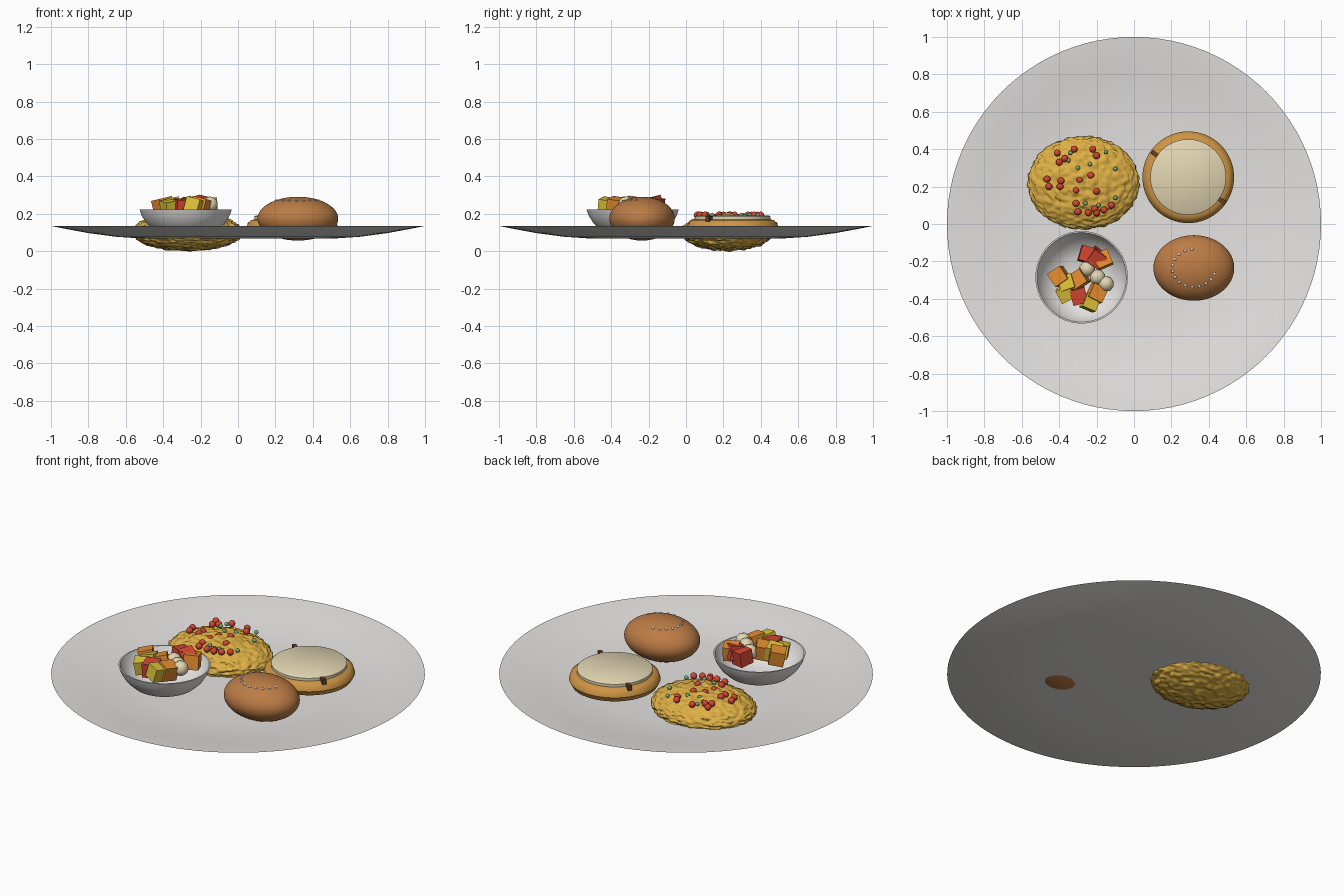
import bpy, bmesh, math, random
from mathutils import Vector, Matrix, Euler, noise

if "Cube" in bpy.data.objects:
    bpy.data.objects.remove(bpy.data.objects["Cube"], do_unlink=True)
random.seed(4)


def material(name, r, g, b):
    m = bpy.data.materials.new(name)
    m.use_nodes = True
    m.diffuse_color = (r, g, b, 1)
    bsdf = next(n for n in m.node_tree.nodes if n.type == "BSDF_PRINCIPLED")
    bsdf.inputs["Base Color"].default_value = (r, g, b, 1)
    return m


white = material("white china", 0.78, 0.77, 0.75)
egg = material("egg yellow", 0.74, 0.44, 0.06)
crust = material("golden crust", 0.62, 0.3, 0.06)
brown = material("bun brown", 0.5, 0.2, 0.06)
cream = material("cream", 0.76, 0.67, 0.45)
red = material("tomato red", 0.66, 0.06, 0.03)
orange = material("orange", 0.8, 0.27, 0.03)
yellow = material("fruit yellow", 0.72, 0.55, 0.04)
green = material("herb green", 0.18, 0.42, 0.2)
dark = material("dark brown", 0.12, 0.05, 0.02)


def finish(name, bm, mat, smooth=True):
    bmesh.ops.recalc_face_normals(bm, faces=bm.faces)
    mesh = bpy.data.meshes.new(name)
    bm.to_mesh(mesh)
    bm.free()
    mesh.materials.append(mat)
    ob = bpy.data.objects.new(name, mesh)
    bpy.context.collection.objects.link(ob)
    if smooth:
        bpy.ops.object.select_all(action="DESELECT")
        ob.select_set(True)
        bpy.context.view_layer.objects.active = ob
        bpy.ops.object.shade_smooth_by_angle(angle=math.radians(40))
    return ob


def lathe(name, profile, mat, x=0, y=0, steps=96):
    """Spin a profile of (radius, height) points around z."""
    bm = bmesh.new()
    verts = [bm.verts.new((r, 0, z)) for r, z in profile]
    edges = [bm.edges.new(pair) for pair in zip(verts, verts[1:])]
    bmesh.ops.spin(bm, geom=verts + edges, axis=(0, 0, 1), cent=(0, 0, 0),
                   angle=math.tau, steps=steps)
    bmesh.ops.remove_doubles(bm, verts=bm.verts, dist=1e-5)
    bmesh.ops.translate(bm, verts=bm.verts, vec=(x, y, 0))
    return finish(name, bm, mat)


def ellipsoid(name, centre, radii, mat, bump=0):
    bm = bmesh.new()
    bmesh.ops.create_icosphere(bm, subdivisions=6 if bump else 5, radius=1)
    for v in bm.verts:
        n = v.co.copy()
        v.co = Vector([a * b for a, b in zip(n, radii)]) + n * bump * noise.noise(n * 9)
    bmesh.ops.translate(bm, verts=bm.verts, vec=centre)
    return finish(name, bm, mat)


def beads(name, places, radius, mat, squash=1):
    """Many small balls in one object."""
    bm = bmesh.new()
    for p in places:
        bmesh.ops.create_icosphere(
            bm, subdivisions=2, radius=radius,
            matrix=Matrix.Translation(p) @ Matrix.Diagonal((1, 1, squash, 1)))
    return finish(name, bm, mat)


def cubes(name, places, size, mat):
    """Tumbled diced pieces in one object."""
    bm = bmesh.new()
    for p in places:
        turn = Euler((random.uniform(-.25, .25), random.uniform(-.25, .25),
                      random.uniform(0, 1.5))).to_matrix().to_4x4()
        bmesh.ops.create_cube(bm, size=size, matrix=Matrix.Translation(p) @ turn)
    return finish(name, bm, mat, smooth=False)


# Shallow plate
lathe("plate", [(0, .067), (.5, .067), (.65, .077), (.8, .097), (.92, .119), (1, .135),
                (.92, .127), (.8, .107), (.65, .087), (.5, .077), (0, .077)], white)

# Omelette with tomato and herb bits
ellipsoid("omelette", (-.27, .22, .102), (.295, .246, .098), egg, bump=.012)
TOP = .193
tomato_spots = [(-.41, .38), (-.4, .33), (-.37, .35), (-.32, .4), (-.22, .4), (-.2, .365),
                (-.465, .24), (-.455, .2), (-.395, .2), (-.39, .23), (-.29, .235),
                (-.23, .26), (-.2, .175), (-.31, .18), (-.31, .11), (-.3, .065),
                (-.245, .06), (-.2, .06), (-.16, .075), (-.12, .1), (-.21, .08)]
herb_spots = [(-.35, .34), (-.34, .38), (-.3, .3), (-.235, .32), (-.15, .385),
              (-.1, .295), (-.26, .11), (-.1, .14), (-.19, .1)]
beads("tomato_bits", [(x, y, TOP) for x, y in tomato_spots], .019, red)
beads("herb_bits", [(x, y, TOP) for x, y in herb_spots], .012, green)

# Round filled pastry
PX, PY = .29, .25
lathe("pastry_crust", [(0, .085), (.2, .085), (.23, .097), (.245, .125), (.238, .15),
                       (.22, .166), (.2, .17), (0, .17)], crust, PX, PY)
lathe("pastry_filling", [(0, .168), (.203, .168), (.203, .185), (.195, .191), (0, .191)],
      cream, PX, PY)
for i, angle in enumerate((145, -35)):
    a = math.radians(angle)
    bm = bmesh.new()
    bmesh.ops.create_cube(bm, size=1, matrix=Matrix.Translation(
        (PX + .217 * math.cos(a), PY + .217 * math.sin(a), .173))
        @ Matrix.Rotation(a, 4, "Z") @ Matrix.Diagonal((.045, .022, .03, 1)))
    finish(f"pastry_mark_{i + 1}", bm, dark, smooth=False)

# Bun with an arc of seeds
BX, BY = .32, -.235
ellipsoid("bun", (BX, BY, .174), (.216, .175, .117), brown)
seeds = []
for i in range(14):
    a = math.radians(95 + 19 * i)
    dx, dy = .115 * math.cos(a), .1 * math.sin(a)
    z = .174 + .117 * math.sqrt(1 - (dx / .216) ** 2 - (dy / .175) ** 2)
    seeds.append((BX + dx, BY + dy, z))
beads("bun_seeds", seeds, .008, white, squash=.6)

# Bowl of diced salad
lathe("bowl", [(0, .08), (.11, .083), (.17, .112), (.21, .15), (.235, .19), (.247, .224),
               (.239, .224), (.227, .192), (.202, .155), (.163, .12), (.108, .093),
               (0, .09)], white, -.28, -.285)
Z = .242
cubes("orange_dice", [(-.4, -.28, Z), (-.295, -.295, Z), (-.2, -.37, Z), (-.165, -.19, Z)],
      .082, orange)
cubes("yellow_dice", [(-.355, -.315, Z), (-.235, -.42, Z), (-.365, -.37, Z - .01)],
      .078, yellow)
cubes("red_dice", [(-.25, -.165, Z), (-.2, -.18, Z + .005), (-.295, -.385, Z - .005)],
      .082, red)
beads("pale_balls", [(-.15, -.32, .25), (-.195, -.285, .245), (-.25, -.24, .24)],
      .043, cream)
